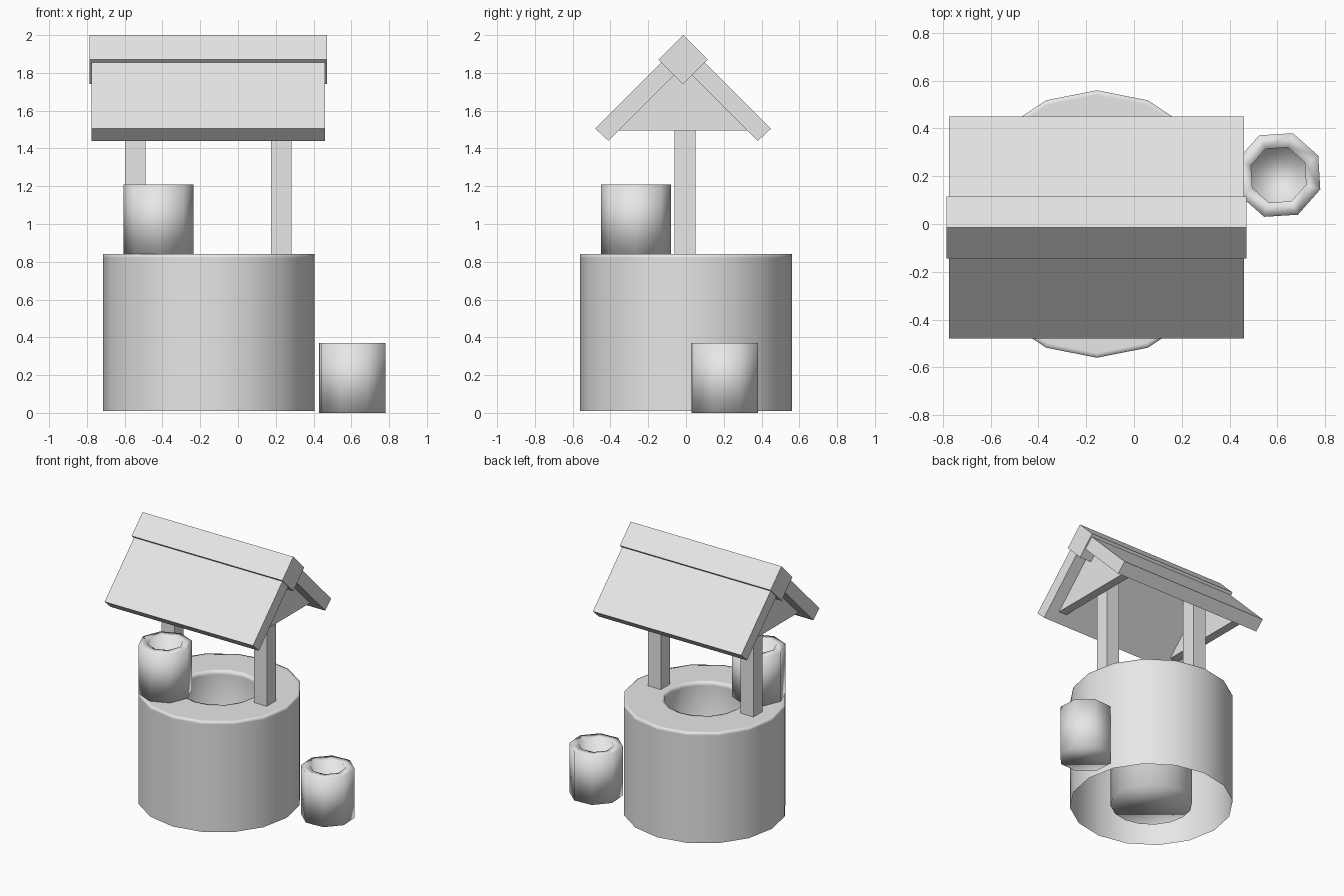
import bpy, bmesh, math

cube = bpy.data.objects.get("Cube")
if cube:
    bpy.data.objects.remove(cube, do_unlink=True)

# Single plain material
GREY = (0.8, 0.8, 0.8, 1)
mat = bpy.data.materials.new("light_grey")
mat.use_nodes = True
mat.diffuse_color = GREY
mat.node_tree.nodes["Principled BSDF"].inputs["Base Color"].default_value = GREY


def finish(name, bm, smooth=False):
    mesh = bpy.data.meshes.new(name)
    for face in bm.faces:
        face.smooth = smooth
    bm.to_mesh(mesh)
    bm.free()
    mesh.materials.append(mat)
    obj = bpy.data.objects.new(name, mesh)
    bpy.context.collection.objects.link(obj)
    return obj


def lathe(name, profile, sides, location, turn=0, closed_base=True):
    """Revolve (radius, height) points; the last ring is filled as a floor."""
    bm = bmesh.new()
    rings = []
    for r, z in profile:
        angles = [turn + math.tau * i / sides for i in range(sides)]
        rings.append([bm.verts.new((r * math.cos(a), r * math.sin(a), z)) for a in angles])
    for low, high in zip(rings, rings[1:]):
        for i in range(sides):
            j = (i + 1) % sides
            bm.faces.new((low[i], low[j], high[j], high[i]))
    bm.faces.new(rings[-1])
    if closed_base:
        bm.faces.new(rings[0][::-1])
    finish(name, bm, smooth=True).location = location


def prism(name, outline, x0, x1):
    """Extrude a (y, z) outline along x."""
    bm = bmesh.new()
    face = bm.faces.new([bm.verts.new((x0, y, z)) for y, z in outline])
    grown = bmesh.ops.extrude_face_region(bm, geom=[face])["geom"]
    verts = [g for g in grown if isinstance(g, bmesh.types.BMVert)]
    bmesh.ops.translate(bm, verts=verts, vec=(x1 - x0, 0, 0))
    bmesh.ops.recalc_face_normals(bm, faces=bm.faces)
    finish(name, bm)


# Well wall: outer skin, flat rim and inner shaft with a floor
RIM = 0.84
lathe("well_wall",
      [(0.56, 0.01), (0.56, RIM - 0.02), (0.56, RIM), (0.54, RIM),
       (0.3, RIM), (0.28, RIM), (0.28, RIM - 0.03), (0.28, 0.01)],
      16, (-0.155, 0, 0), closed_base=False)

# Two buckets, one on the rim and one on the ground
bucket = [(0.185, 0), (0.185, 0.37), (0.122, 0.37), (0.122, 0.05)]
lathe("rim_bucket", bucket, 8, (-0.42, -0.265, RIM))
lathe("ground_bucket", bucket, 8, (0.605, 0.205, 0), turn=math.radians(26))

# Roof: ridge beam and two sloping slabs
MID_X, MID_Y = -0.157, -0.015
RIDGE, HALF = 1.87, 0.13
prism("ridge_beam",
      [(MID_Y, RIDGE + HALF), (MID_Y + HALF, RIDGE), (MID_Y, RIDGE - HALF), (MID_Y - HALF, RIDGE)],
      MID_X - 0.628, MID_X + 0.628)
slab = [(0.465, 1.505), (0.395, 1.44), (0, 1.835), (0, 1.97)]
for side, label in ((-1, "front"), (1, "back")):
    prism(label + "_roof_slab", [(MID_Y + side * y, z) for y, z in slab],
          MID_X - 0.618, MID_X + 0.618)

# Gables and posts at both ends
gable = [(MID_Y - 0.34, 1.495), (MID_Y + 0.34, 1.495), (MID_Y, 1.835)]
post = [(-0.06, RIM), (0.05, RIM), (0.05, 1.78), (-0.06, 1.78)]
for side, label in ((-1, "right"), (1, "left")):
    prism(label + "_gable", gable, MID_X + side * 0.465, MID_X + side * 0.53)
    prism(label + "_post", post, MID_X + side * 0.332, MID_X + side * 0.44)
